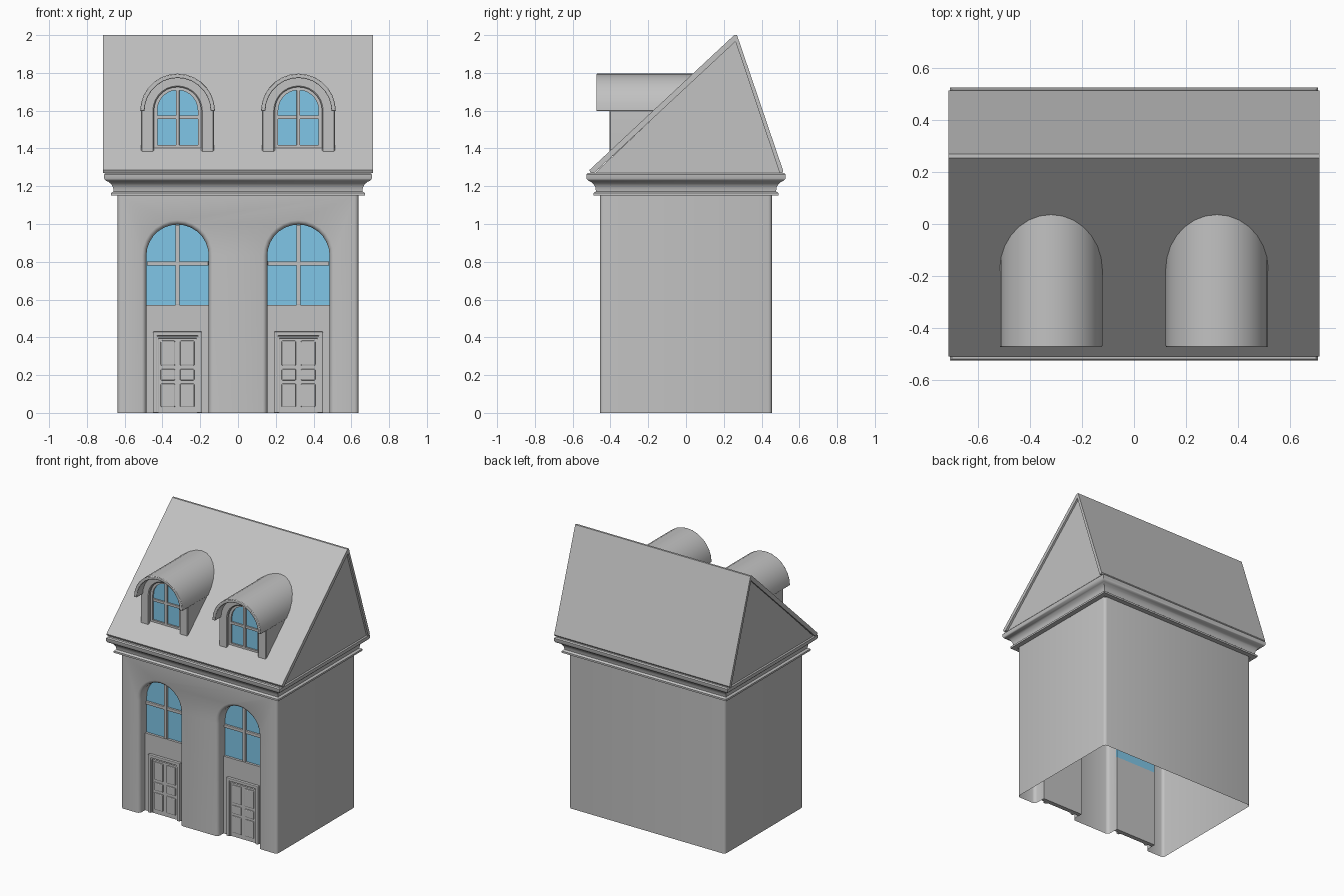
import bpy, bmesh
from math import sin, cos, pi, radians

cube = bpy.data.objects.get("Cube")
if cube:
    bpy.data.objects.remove(cube, do_unlink=True)


def material(name, color):
    m = bpy.data.materials.new(name)
    m.use_nodes = True
    m.diffuse_color = color
    node = next(n for n in m.node_tree.nodes if n.type == 'BSDF_PRINCIPLED')
    node.inputs["Base Color"].default_value = color
    return m


STONE = material("stone_grey", (0.54, 0.54, 0.54, 1))
GLASS = material("glass_blue", (0.22, 0.58, 0.82, 1))


def build(name, faces, mat=STONE, bevel=0, smooth=True):
    """Mesh object from lists of corner points, welded together."""
    bm = bmesh.new()
    for f in faces:
        bm.faces.new([bm.verts.new(p) for p in f])
    bmesh.ops.remove_doubles(bm, verts=bm.verts, dist=0.0002)
    bmesh.ops.recalc_face_normals(bm, faces=bm.faces)
    mesh = bpy.data.meshes.new(name)
    bm.to_mesh(mesh)
    bm.free()
    mesh.materials.append(mat)
    ob = bpy.data.objects.new(name, mesh)
    bpy.context.collection.objects.link(ob)
    if smooth:
        bpy.ops.object.select_all(action='DESELECT')
        ob.select_set(True)
        bpy.context.view_layer.objects.active = ob
        bpy.ops.object.shade_smooth_by_angle(angle=radians(35))
    if bevel:
        mod = ob.modifiers.new("soft_edges", 'BEVEL')
        mod.width = bevel
        mod.segments = 2
        mod.limit_method = 'ANGLE'
        mod.angle_limit = radians(40)
    return ob


def strip(a, b, closed=False):
    """Quads between two point rows."""
    n = len(a)
    return [(a[i], a[(i + 1) % n], b[(i + 1) % n], b[i])
            for i in range(n if closed else n - 1)]


def extrude(name, pts, axis, lo, hi, mat=STONE, bevel=0, smooth=True):
    """Closed solid from an outline: axis x takes (y, z), axis y takes (x, z)."""
    def place(t):
        return [(t, u, v) if axis == 'x' else (u, t, v) for u, v in pts]
    a, b = place(lo), place(hi)
    return build(name, [a, b] + strip(a, b, True), mat, bevel, smooth)


def box(name, x0, x1, y0, y1, z0, z1, mat=STONE, bevel=0):
    return extrude(name, [(x0, z0), (x1, z0), (x1, z1), (x0, z1)],
                   'y', y0, y1, mat, bevel, False)


def arc(cx, r, cz, n=14):
    return [(cx - r * cos(pi * i / n), cz + r * sin(pi * i / n)) for i in range(n + 1)]


def arch(cx, hw, z0, spring):
    return [(cx - hw, z0)] + arc(cx, hw, spring) + [(cx + hw, z0)]


def at_y(pts, y):
    return [(x, y, z) for x, z in pts]


W, D, H = 0.637, 0.455, 1.15      # wall half width, half depth, height
BAYS = (-0.32, 0.32)
SPRING = 0.832

# Walls: open-bottomed shell with rounded corners and two arched niches
R = 0.02
plan = []
for sx, sy, start in ((1, -1, -90), (1, 1, 0), (-1, 1, 90), (-1, -1, 180)):
    for k in range(4):
        a = radians(start + 30 * k)
        plan.append((sx * (W - R) + R * cos(a), sy * (D - R) + R * sin(a)))
faces = strip([(x, y, 0) for x, y in plan], [(x, y, H) for x, y in plan])
front = [(-W + R, 0)]
for cx in BAYS:
    front += arch(cx, 0.188, 0, SPRING)
front += [(W - R, 0), (W - R, H), (-W + R, H)]
faces.append(at_y(front, -D))
for cx in BAYS:
    steps = ((0.188, -D), (0.178, -0.452), (0.169, -0.443), (0.165, -0.43), (0.165, -0.362))
    rows = [at_y(arch(cx, hw, 0, SPRING), y) for hw, y in steps]
    for a, b in zip(rows, rows[1:]):
        faces += strip(a, b)
build("walls", faces)

# Niche contents: arched window above a panelled door
for cx, side in zip(BAYS, ("right", "left")):
    box(f"door_surround_{side}", cx - 0.165, cx + 0.165, -0.39, -0.362, 0, 0.57)
    extrude(f"window_glass_{side}", arch(cx, 0.165, 0.56, SPRING), 'y', -0.372, -0.362, GLASS)
    box(f"window_mullion_{side}", cx - 0.011, cx + 0.011, -0.39, -0.37, 0.57, 0.995, bevel=0.003)
    box(f"window_transom_{side}", cx - 0.163, cx + 0.163, -0.387, -0.37, 0.78, 0.802, bevel=0.003)
    for hw, inner, top, y in ((0.13, 0.108, 0.43, -0.41), (0.112, 0.1, 0.406, -0.402)):
        outline = [(cx - hw, 0), (cx - hw, top), (cx + hw, top), (cx + hw, 0),
                   (cx + inner, 0), (cx + inner, top - hw + inner),
                   (cx - inner, top - hw + inner), (cx - inner, 0)]
        extrude(f"door_frame_{side}", outline, 'y', y, -0.385, bevel=0.004, smooth=False)
    box(f"door_leaf_{side}", cx - 0.102, cx + 0.102, -0.394, -0.385, 0, 0.396)
    for sx in (-1, 1):
        for z0, z1 in ((0.03, 0.155), (0.172, 0.232), (0.25, 0.382)):
            px = cx + sx * 0.051
            box(f"door_panel_{side}", px - 0.038, px + 0.038, -0.402, -0.39, z0, z1, bevel=0.006)

# Cornice: moulded profile run around the wall head
profile = [(0, 1.15), (0.035, 1.15), (0.035, 1.163), (0.022, 1.173), (0.024, 1.193),
           (0.034, 1.211), (0.05, 1.224), (0.064, 1.23), (0.071, 1.24),
           (0.072, 1.262), (0.065, 1.27)]
rows = [[(sx * (W + o), sy * (D + o), z) for sx, sy in ((-1, -1), (1, -1), (1, 1), (-1, 1))]
        for o, z in profile]
faces = [rows[-1]]
for a, b in zip(rows, rows[1:]):
    faces += strip(a, b, True)
build("cornice", faces)

# Roof: sloping slabs over slightly inset gables
roof = [(-0.512, 1.285), (0.255, 2.0), (0.27, 2.0), (0.515, 1.28), (0.51, 1.271),
        (0.495, 1.271), (0.262, 1.966), (-0.485, 1.271), (-0.505, 1.271)]
extrude("roof_slabs", roof, 'x', -0.716, 0.716, smooth=False)
extrude("gables", [(-0.49, 1.262), (0.262, 1.972), (0.5, 1.262)], 'x', -0.702, 0.702, smooth=False)

# Dormers: arched body, barrel hood and recessed window
for cx, side in zip(BAYS, ("right", "left")):
    def ring(hw, y):
        return at_y(arch(cx, hw, 1.36, 1.6), y)
    steps = ((0.193, 0.03), (0.193, -0.4), (0.188, -0.405), (0.131, -0.405),
             (0.125, -0.4), (0.125, -0.365))
    rows = [ring(hw, y) for hw, y in steps]
    faces = [rows[0], rows[-1]]
    for a, b in zip(rows, rows[1:]):
        faces += strip(a, b)
    build(f"dormer_body_{side}", faces)
    hood = arc(cx, 0.198, 1.598) + arc(cx, 0.175, 1.598)[::-1]
    extrude(f"dormer_hood_{side}", hood, 'y', -0.475, 0.07, bevel=0.004)
    frame = arch(cx, 0.126, 1.36, 1.6) + arch(cx, 0.107, 1.36, 1.602)[::-1]
    extrude(f"dormer_frame_{side}", frame, 'y', -0.385, -0.36)
    extrude(f"dormer_glass_{side}", arch(cx, 0.11, 1.38, 1.601), 'y', -0.373, -0.364, GLASS)
    box(f"dormer_sill_{side}", cx - 0.11, cx + 0.11, -0.385, -0.36, 1.37, 1.417)
    box(f"dormer_mullion_{side}", cx - 0.009, cx + 0.009, -0.386, -0.37, 1.4, 1.712, bevel=0.002)
    box(f"dormer_transom_{side}", cx - 0.109, cx + 0.109, -0.384, -0.37, 1.556, 1.574, bevel=0.002)
